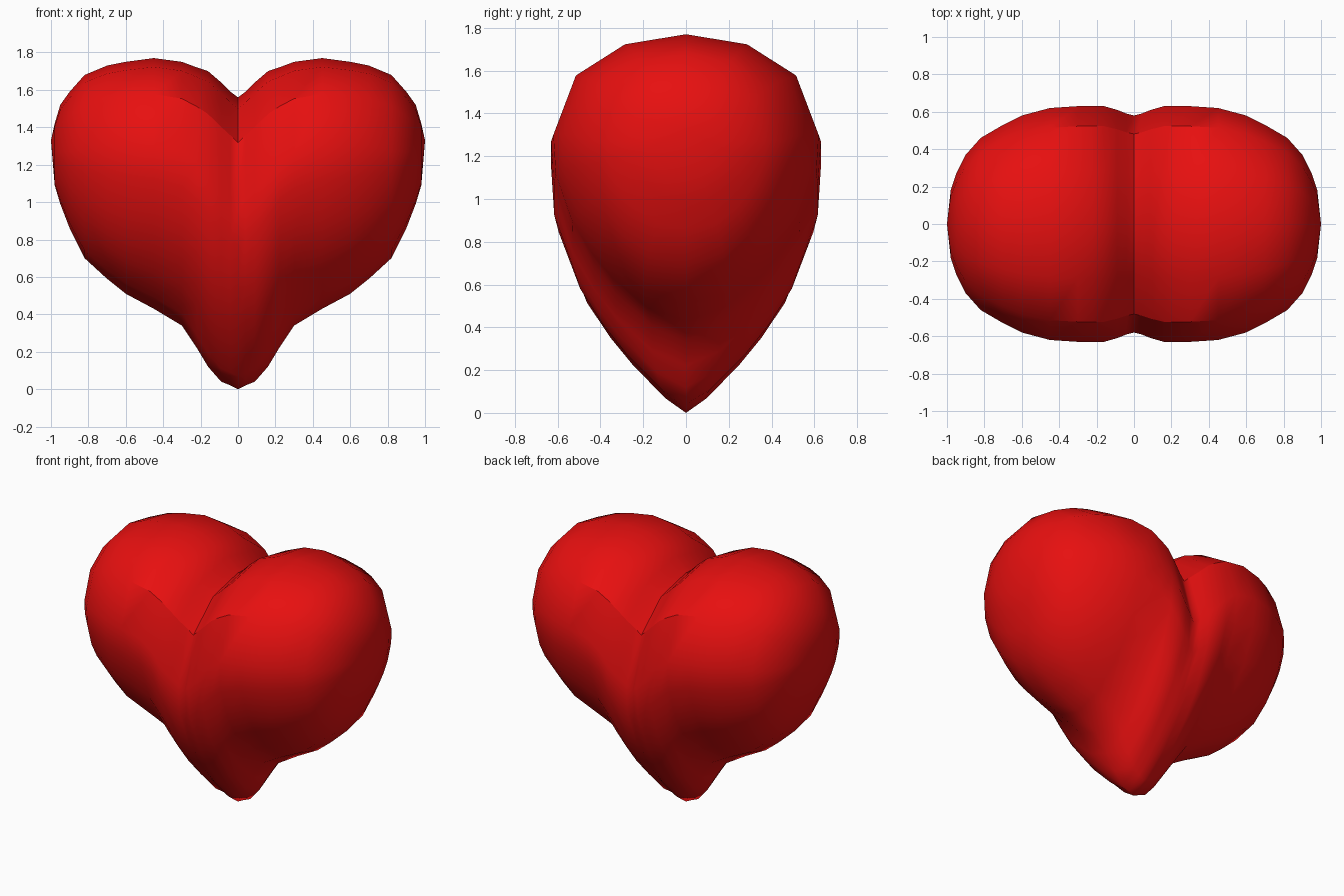
import bpy
import bmesh

default_cube = bpy.data.objects.get("Cube")
if default_cube:
    bpy.data.objects.remove(default_cube, do_unlink=True)


def make_material(name, colour):
    material = bpy.data.materials.new(name)
    material.use_nodes = True
    material.diffuse_color = colour
    shader = material.node_tree.nodes["Principled BSDF"]
    shader.inputs["Base Color"].default_value = colour
    shader.inputs["Roughness"].default_value = 0.6
    return material


# Unit section: (relative depth, relative height) above and below the widest level
UPPER = [(0, 1), (.46, .9), (.83, .59), (1, 0)]
LOWER = [(.98, .21), (.84, .47), (.68, .64), (.52, .77), (.25, .93), (0, 1)]

# Stations outward from the seam: x, top, bottom, half depth, widest level, taper
STATIONS = [
    (0, 1.56, 0, .58, .97, 1.3),
    (.04, 1.59, .02, .59, 1.02, 1.3),
    (.09, 1.64, .04, .61, 1.06, 1.2),
    (.16, 1.7, .12, .63, 1.14, 1.1),
    (.22, 1.72, .22, .63, 1.21, 1),
    (.3, 1.75, .34, .63, 1.27, 1),
    (.45, 1.77, .43, .62, 1.3, .9),
    (.6, 1.75, .51, .58, 1.3, .8),
    (.7, 1.73, .59, .53, 1.3, .75),
    (.82, 1.68, .7, .46, 1.28, .7),
    (.9, 1.59, .86, .37, 1.27, .7),
    (.95, 1.52, .99, .27, 1.27, .7),
    (.98, 1.42, 1.09, .18, 1.27, .7),
]
POLE_HEIGHT = 1.33


def section(top, bottom, depth, widest, taper):
    """Closed outline of one cross-section as (y, z) pairs."""
    half = [(depth * w, widest + h * (top - widest)) for w, h in UPPER]
    half += [(depth * w ** taper, widest - h * (widest - bottom)) for w, h in LOWER]
    return half + [(-y, z) for y, z in reversed(half[1:-1])]


def build_heart(material):
    bm = bmesh.new()

    # Rings run across both lobes, meeting at the central seam
    mirrored = [(-s[0], *s[1:]) for s in reversed(STATIONS[1:])]
    rings = []
    for x, *shape in mirrored + STATIONS:
        rings.append([bm.verts.new((x, y, z)) for y, z in section(*shape)])
    count = len(rings[0])

    # Skin between neighbouring rings
    for a, b in zip(rings, rings[1:]):
        for i in range(count):
            j = (i + 1) % count
            bm.faces.new((a[i], a[j], b[j], b[i]))

    # Rounded outer ends of the lobes
    for ring, side in ((rings[0], -1), (rings[-1], 1)):
        pole = bm.verts.new((side, 0, POLE_HEIGHT))
        for i in range(count):
            bm.faces.new((ring[i], ring[(i + 1) % count], pole))

    bmesh.ops.recalc_face_normals(bm, faces=bm.faces)
    for face in bm.faces:
        face.smooth = True

    # Crisp cleft at the top of the seam
    seam = rings[len(rings) // 2]
    shoulder = len(UPPER) - 2
    for i in range(shoulder):
        for a, b in ((i, i + 1), (-i, -i - 1)):
            bm.edges.get((seam[a], seam[b])).smooth = False

    # Crisp shoulder line along the front and back of the lobes
    for a, b in zip(rings, rings[1:]):
        if max(abs(a[0].co.x), abs(b[0].co.x)) < .5:
            for i in (shoulder, -shoulder):
                bm.edges.get((a[i], b[i])).smooth = False

    mesh = bpy.data.meshes.new("heart")
    bm.to_mesh(mesh)
    bm.free()
    mesh.materials.append(material)
    heart = bpy.data.objects.new("heart", mesh)
    bpy.context.collection.objects.link(heart)
    return heart


build_heart(make_material("heart red", (.8, .005, .005, 1)))
